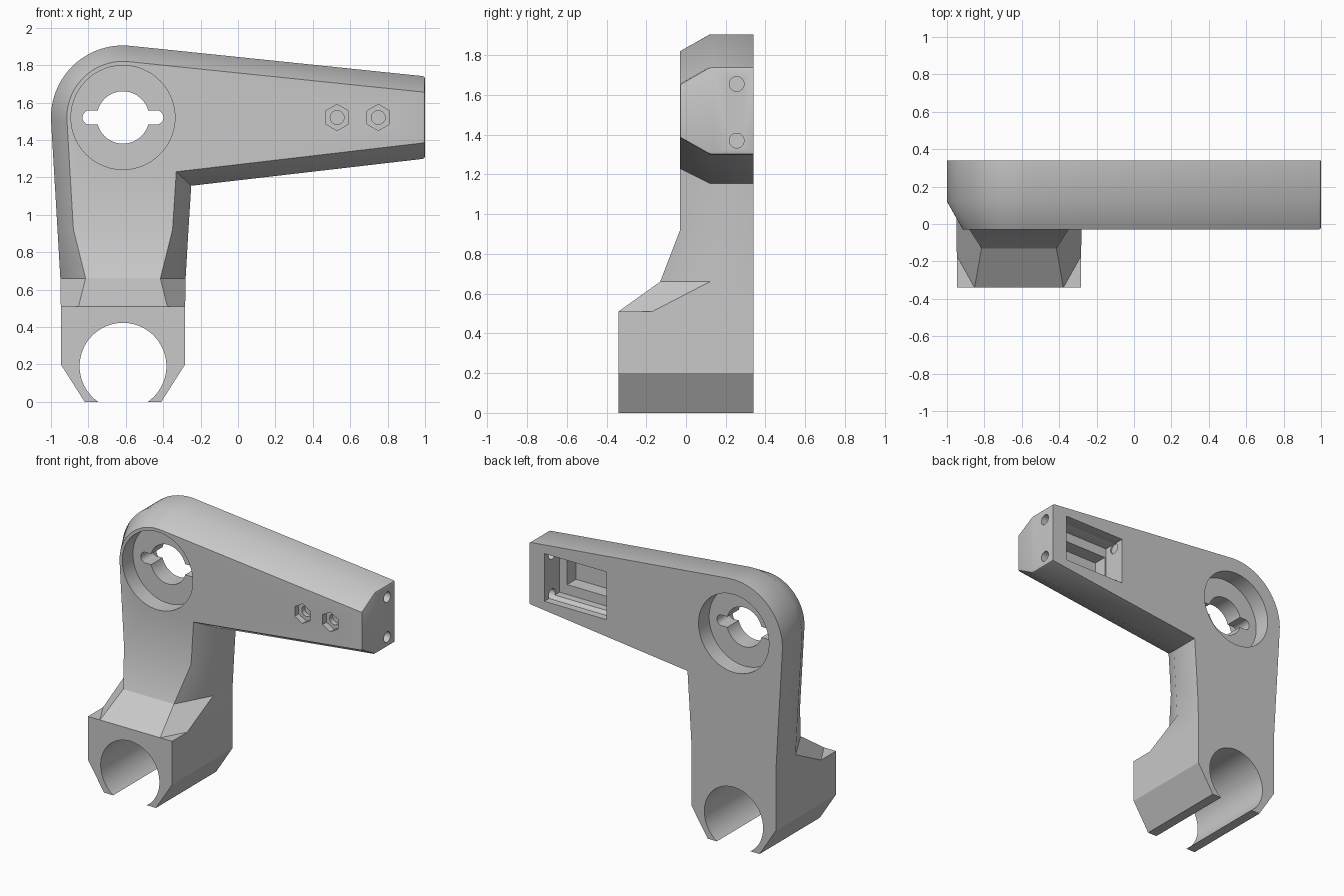
import bpy, bmesh
from math import sin, cos, radians, pi

cube = bpy.data.objects.get("Cube")
if cube:
    bpy.data.objects.remove(cube, do_unlink=True)

CX, CZ = -0.615, 1.52             # pivot centre
BACK, EDGE, FRONT = 0.34, 0.12, -0.03

grey = bpy.data.materials.new("light grey plastic")
grey.use_nodes = True
grey.diffuse_color = (0.58, 0.58, 0.58, 1)
grey.node_tree.nodes["Principled BSDF"].inputs["Base Color"].default_value = (0.58, 0.58, 0.58, 1)

bm = bmesh.new()


def ring(points):
    return [bm.verts.new(p) for p in points]


def bridge(a, b, closed=True):
    n = len(a)
    for i in range(n if closed else n - 1):
        j = (i + 1) % n
        bm.faces.new((a[i], a[j], b[j], b[i]))


# Upper L-shaped plate, outline in x and z, open where the leg joins
def outline(radius, corners):
    arc = [radians(183.4 + (84.1 - 183.4) * i / 24) for i in range(25)]
    left, *rest = corners
    return [left] + [(CX + radius * cos(a), CZ + radius * sin(a)) for a in arc] + rest


outer = outline(0.385, [(CX - 0.35, 0.92), (1, 1.74), (1, 1.30), (-0.25, 1.155), (CX + 0.35, 0.92)])
inner = outline(0.30, [(CX - 0.265, 0.92), (1, 1.655), (1, 1.385), (-0.33, 1.23), (CX + 0.265, 0.92)])
back = ring((x, BACK, z) for x, z in outer)
edge = ring((x, EDGE, z) for x, z in outer)
front = ring((x, FRONT, z) for x, z in inner)
bridge(back, edge, False)
bridge(edge, front, False)
bm.faces.new(back)
bm.faces.new(front)


# Leg: chamfered sections lofted downward
def leg_ring(z, half, y_edge, half_front, y_front):
    side = [(-half, BACK), (-half, y_edge), (-half_front, y_front)]
    pts = side + [(-x, y) for x, y in reversed(side)]
    return ring((CX + x, y, z) for x, y in pts)


leg = [leg_ring(0.92, 0.35, EDGE, 0.265, FRONT),
       leg_ring(0.66, 0.335, EDGE, 0.20, -0.13),
       leg_ring(0.51, 0.3325, -0.17, 0.2375, -0.34)]
for a, b in zip(leg, leg[1:]):
    bridge(a, b)


# Clamp block with square front corners
def block_ring(z, half, half_front):
    side = [(-half, BACK), (-half, -0.17), (-half, -0.34), (-half_front, -0.34)]
    pts = side + [(-x, y) for x, y in reversed(side)]
    return ring((CX + x, y, z) for x, y in pts)


block = [block_ring(0.51, 0.3325, 0.2375), block_ring(0.20, 0.3325, 0.2375),
         block_ring(0, 0.205, 0.15)]
for a, b in zip(block, block[1:]):
    bridge(a, b)
bm.faces.new(block[-1])
bm.faces.new(block[0][1:4])
bm.faces.new(block[0][4:7])
bmesh.ops.remove_doubles(bm, verts=bm.verts, dist=0.0005)

# Slightly softened arm end
end_edges = [e for e in bm.edges if all(v.co.x > 0.99 for v in e.verts)
             and not all(v.co.y > 0.33 for v in e.verts)]
bmesh.ops.bevel(bm, geom=end_edges, offset=0.012, segments=2, profile=0.5, affect='EDGES')
bmesh.ops.recalc_face_normals(bm, faces=bm.faces)

mesh = bpy.data.meshes.new("bracket_arm")
bm.to_mesh(mesh)
bm.free()
arm = bpy.data.objects.new("bracket_arm", mesh)
bpy.context.collection.objects.link(arm)
mesh.materials.append(grey)


# Cutting helpers
def cut(cutter):
    cutter.hide_render = True
    cutter.data.materials.append(grey)
    bpy.ops.object.select_all(action='DESELECT')
    bpy.context.view_layer.objects.active = arm
    arm.select_set(True)
    mod = arm.modifiers.new("cut", 'BOOLEAN')
    mod.operation, mod.solver, mod.object = 'DIFFERENCE', 'EXACT', cutter
    bpy.ops.object.modifier_apply(modifier=mod.name)
    bpy.data.objects.remove(cutter, do_unlink=True)


def cut_round(x, z, r, y0, y1, sides=64):
    bpy.ops.mesh.primitive_cylinder_add(vertices=sides, radius=r, depth=y1 - y0,
                                        location=(x, (y0 + y1) / 2, z), rotation=(pi / 2, 0, 0))
    cut(bpy.context.object)


def cut_box(x0, x1, y0, y1, z0, z1):
    bpy.ops.mesh.primitive_cube_add(size=1, location=((x0 + x1) / 2, (y0 + y1) / 2, (z0 + z1) / 2))
    box = bpy.context.object
    box.scale = (x1 - x0, y1 - y0, z1 - z0)
    bpy.context.view_layer.update()
    cut(box)


# Pipe clamp opening
cut_round(CX, 0.19, 0.232, -0.5, 0.5, 96)

# Pivot recesses on both sides, centre hole and keyed slot
cut_round(CX, CZ, 0.278, -0.2, 0.09, 96)
cut_round(CX, CZ, 0.278, 0.22, 0.5, 96)
cut_round(CX, CZ, 0.14, 0, 0.3)
cut_box(CX - 0.178, CX + 0.178, 0, 0.3, CZ - 0.038, CZ + 0.038)
for side in (-1, 1):
    cut_round(CX + side * 0.178, CZ, 0.0385, 0.01, 0.29, 32)

# Hexagonal nut seats with blind screw holes
for x in (0.53, 0.75):
    cut_round(x, CZ, 0.07, -0.2, 0.015, 6)
    cut_round(x, CZ, 0.037, -0.1, 0.05, 32)

# Stepped pocket in the back of the arm
cut_box(0.39, 0.88, 0.17, 0.5, 1.35, 1.69)
cut_box(0.40, 0.82, 0.07, 0.3, 1.42, 1.62)

# Screw channels entering from the arm end
for z in (1.37, 1.655):
    bpy.ops.mesh.primitive_cylinder_add(vertices=32, radius=0.037, depth=0.72,
                                        location=(0.74, 0.255, z), rotation=(0, pi / 2, 0))
    cut(bpy.context.object)

bpy.ops.object.select_all(action='DESELECT')
arm.select_set(True)
bpy.context.view_layer.objects.active = arm
bpy.ops.object.shade_smooth_by_angle(angle=radians(30))
